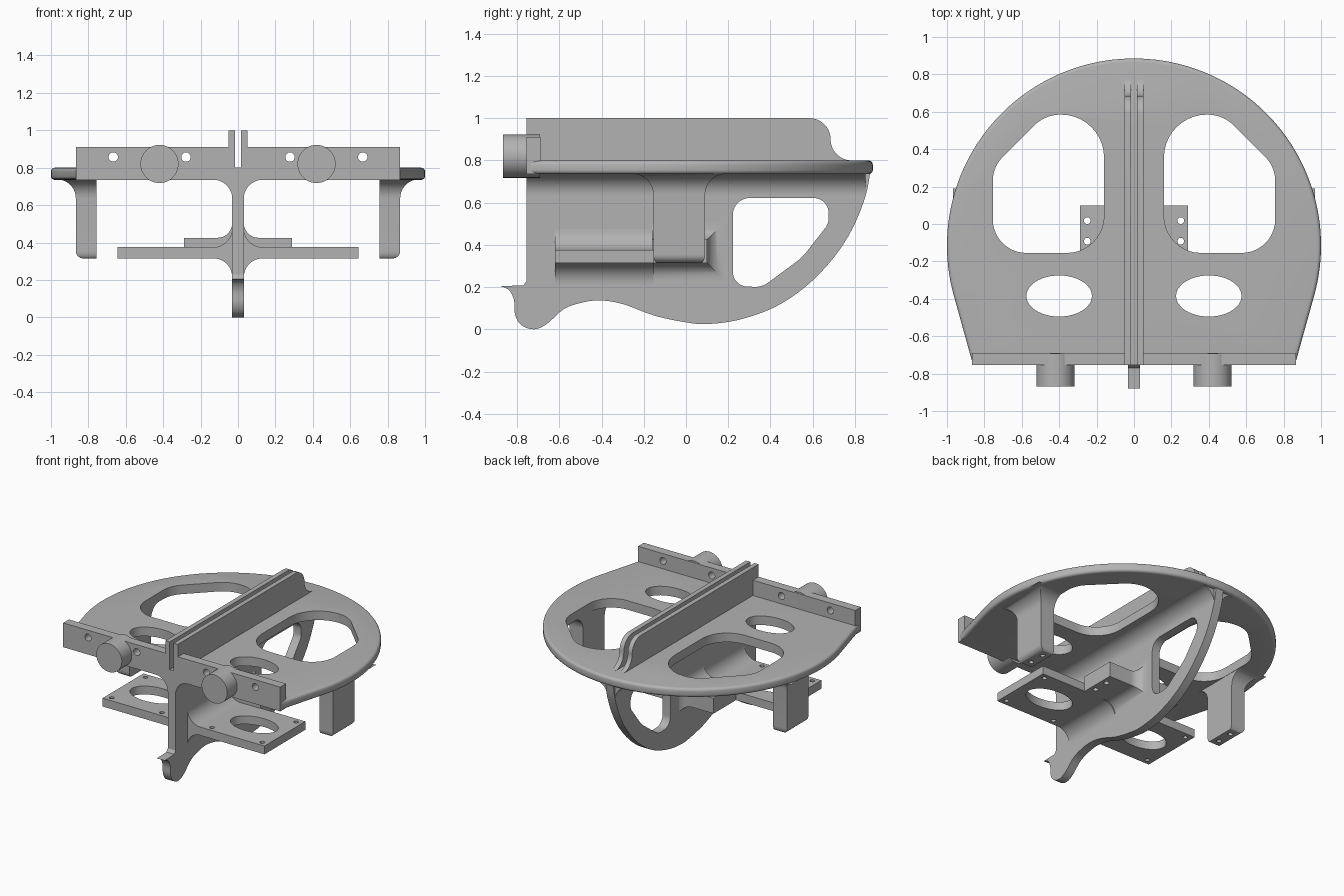
import bpy, bmesh, math
from mathutils import Vector
from mathutils.geometry import interpolate_bezier

if "Cube" in bpy.data.objects:
    bpy.data.objects.remove(bpy.data.objects["Cube"], do_unlink=True)

GREY = (0.45, 0.45, 0.45, 1)
mat = bpy.data.materials.new("plain grey")
mat.use_nodes = True
mat.diffuse_color = GREY
mat.node_tree.nodes["Principled BSDF"].inputs["Base Color"].default_value = GREY
parts = []


# ---- helpers ----
def finish(name, bm, keep=True):
    bmesh.ops.recalc_face_normals(bm, faces=bm.faces[:])
    mesh = bpy.data.meshes.new(name)
    bm.to_mesh(mesh)
    bm.free()
    ob = bpy.data.objects.new(name, mesh)
    bpy.context.scene.collection.objects.link(ob)
    mesh.materials.append(mat)
    ob.hide_render = not keep
    if keep:
        parts.append(ob)
    return ob


def loft(name, rings, keep=True):
    bm = bmesh.new()
    loops = [[bm.verts.new(p) for p in ring] for ring in rings]
    n = len(loops[0])
    for a, b in zip(loops, loops[1:]):
        for i in range(n):
            j = (i + 1) % n
            bm.faces.new((a[i], a[j], b[j], b[i]))
    bm.faces.new(loops[0])
    bm.faces.new(loops[-1])
    return finish(name, bm, keep)


def prism(name, pts, axis, lo, hi, keep=True):
    place = {"x": lambda u, v, w: (w, u, v),
             "y": lambda u, v, w: (u, w, v),
             "z": lambda u, v, w: (u, v, w)}[axis]
    return loft(name, [[place(u, v, w) for u, v in pts] for w in (lo, hi)], keep)


def arc(cx, cy, rx, a0, a1, n=16, ry=None):
    angles = [math.radians(a0 + (a1 - a0) * i / n) for i in range(n + 1)]
    return [(cx + rx * math.cos(a), cy + (ry or rx) * math.sin(a)) for a in angles]


def circle(cx, cy, r, n=32, ry=None):
    return arc(cx, cy, r, 0, 360, n, ry)[:-1]


def rect(u0, u1, v0, v1):
    return [(u0, v0), (u1, v0), (u1, v1), (u0, v1)]


def rounded(corners):
    """Polygon from (u, v, radius) corners."""
    out = []
    for i, (u, v, r) in enumerate(corners):
        p = Vector((u, v, 0))
        a = (Vector((*corners[i - 1][:2], 0)) - p).normalized()
        b = (Vector((*corners[(i + 1) % len(corners)][:2], 0)) - p).normalized()
        turn = math.pi - a.angle(b)
        t = r * math.tan(turn / 2)
        k = t - r * 4 / 3 * math.tan(turn / 4)
        out += [(q.x, q.y) for q in interpolate_bezier(p + a * t, p + a * k, p + b * k, p + b * t, 11)]
    return out


def smooth(pts, n=5):
    """Smooth line through points."""
    v = [Vector((*p, 0)) for p in pts]
    out = []
    for i in range(len(v) - 1):
        t0 = (v[i + 1] - v[max(i - 1, 0)]) / 6
        t1 = (v[min(i + 2, len(v) - 1)] - v[i]) / 6
        seg = interpolate_bezier(v[i], v[i] + t0, v[i + 1] - t1, v[i + 1], n)
        out += [(q.x, q.y) for q in seg[:-1]]
    return out + [pts[-1]]


def bake(ob):
    graph = bpy.context.evaluated_depsgraph_get()
    mesh = bpy.data.meshes.new_from_object(ob.evaluated_get(graph))
    ob.modifiers.clear()
    ob.data = mesh


def cut(ob, cutters):
    for c in cutters:
        m = ob.modifiers.new("cut", "BOOLEAN")
        m.operation, m.solver, m.object = "DIFFERENCE", "EXACT", c
    bake(ob)
    for c in cutters:
        bpy.data.objects.remove(c, do_unlink=True)


def mirror(ob):
    ob.modifiers.new("mirror", "MIRROR").use_mirror_merge = False
    bake(ob)


def flare(r, d):
    """Outward offset of a concave fillet at distance d from its end."""
    return r - math.sqrt(max(r * r - (r - d) ** 2, 0)) if d < r else 0


STEPS = [i / 10 for i in range(11)]

# ---- round deck with large and oval openings ----
deck = prism("deck", [(-0.86, -0.755), (0.86, -0.755)] + arc(0, -0.115, 1, -15.5, 195.5, 96),
             "z", 0.735, 0.8)
bm = bmesh.new()
bm.from_mesh(deck.data)
rim = [e for e in bm.edges if abs(e.verts[0].co.z - e.verts[1].co.z) < 0.01
       and max(v.co.y for v in e.verts) > -0.7]
bmesh.ops.bevel(bm, geom=rim, offset=0.02, segments=4, profile=0.5, affect="EDGES")
bm.to_mesh(deck.data)
bm.free()
opening = rounded([(0.16, -0.155, 0.2), (0.755, -0.155, 0.18), (0.755, 0.305, 0.18),
                   (0.475, 0.585, 0.2), (0.16, 0.585, 0.23)])
oval = circle(0.4, -0.385, 0.175, 48, 0.11)
cut(deck, [prism("cutter", [(s * x, y) for x, y in shape], "z", 0.6, 0.9, False)
           for s in (1, -1) for shape in (opening, oval)])

# ---- front bar with bolt holes, and the two knobs ----
bar = prism("front_bar", rect(0.016, 0.865, 0.735, 0.91), "y", -0.755, -0.69)
cut(bar, [prism("cutter", circle(x, 0.857, 0.025, 24), "y", -0.9, -0.5, False)
          for x in (0.278, 0.667)])
mirror(bar)
for s, side in ((1, "left"), (-1, "right")):
    prism(side + "_knob", circle(s * 0.42, 0.82, 0.102, 48), "y", -0.868, -0.692)

# ---- twin rail along the middle ----
rail = prism("twin_rail", [(0.78, 0.79), (-0.755, 0.79), (-0.755, 1)]
             + arc(0.585, 0.9, 0.1, 90, 0) + arc(0.785, 0.9, 0.1, 180, 270),
             "x", 0.016, 0.05)
mirror(rail)

# ---- keel under the deck, with hook and opening ----
lower = smooth([(-0.88, 0.205), (-0.84, 0.187), (-0.815, 0.14), (-0.81, 0.07), (-0.78, 0.02),
                (-0.72, 0), (-0.66, 0.025), (-0.58, 0.095), (-0.5, 0.125), (-0.41, 0.137),
                (-0.3, 0.12), (-0.15, 0.065), (0, 0.033), (0.1, 0.025), (0.25, 0.045),
                (0.42, 0.105), (0.57, 0.205), (0.7, 0.34), (0.79, 0.48), (0.85, 0.63),
                (0.872, 0.74)])
keel = prism("keel", [(-0.755, 0.74), (-0.755, 0.23), (-0.77, 0.208)] + lower, "x", -0.031, 0.031)
window = rounded([(0.222, 0.622, 0.08), (0.675, 0.622, 0.07), (0.675, 0.5, 0.07),
                  (0.55, 0.34, 0.25), (0.36, 0.2, 0.1), (0.222, 0.205, 0.07)])
cut(keel, [prism("cutter", window, "x", -0.2, 0.2, False)])
prism("keel_fillet", arc(0.131, 0.635, 0.1, 180, 90) + [(0.131, 0.74), (-0.131, 0.74)]
      + arc(-0.131, 0.635, 0.1, 90, 0), "y", -0.755, 0.85)

# ---- lower side plates blending into the keel ----
xs = [0.031 + 0.1 * t * t for t in STEPS] + [0.645]
rings = []
for x in xs:
    f = flare(0.1, x - 0.031)
    rings.append([(x, y, z) for y, z in rect(-0.62, -0.155, 0.315 - f, 0.375 + f)])
plate = loft("side_plates", rings)
cut(plate, [prism("cutter", oval, "z", 0, 0.6, False)]
    + [prism("cutter", circle(x, y, 0.016, 20), "z", 0, 0.6, False)
       for x, y in ((0.6, -0.58), (0.6, -0.195), (0.2, -0.58))])
mirror(plate)

# ---- raised tabs behind the plates ----
rings = []
for x in [0.031 + 0.08 * t * t for t in STEPS] + [0.29]:
    f = flare(0.08, x - 0.031)
    rings.append([(x, y, z) for y, z in rect(-0.16, 0.1 + f, 0.315 - f, 0.425 + f)])
tab = loft("rear_tabs", rings)
cut(tab, [prism("cutter", circle(0.25, y, 0.018, 20), "z", 0, 0.6, False) for y in (0.018, -0.092)])
mirror(tab)

# ---- legs: rounded foot, flared where they meet the deck ----
rings = []
for t in STEPS:
    f = -flare(0.04, 0.04 * t * t)
    rings.append([(x, y, 0.315 + 0.04 * t * t)
                  for x, y in rect(0.757, 0.867 + f, -0.155 - f / 2, 0.09 + f / 2)])
for t in reversed(STEPS):
    f = flare(0.1, 0.1 * t * t)
    rings.append([(x, y, 0.737 - 0.1 * t * t)
                  for x, y in rect(0.757, 0.867 + f, -0.155 - f, 0.09 + f)])
leg = loft("legs", rings)
cut(leg, [prism("cutter", circle(0.8, y, 0.016, 20), "z", 0.2, 0.4, False) for y in (-0.09, 0.025)])
mirror(leg)

# ---- smooth shading with sharp edges kept ----
bpy.ops.object.select_all(action="DESELECT")
for ob in parts:
    ob.select_set(True)
bpy.context.view_layer.objects.active = parts[0]
bpy.ops.object.shade_smooth_by_angle(angle=math.radians(30))
